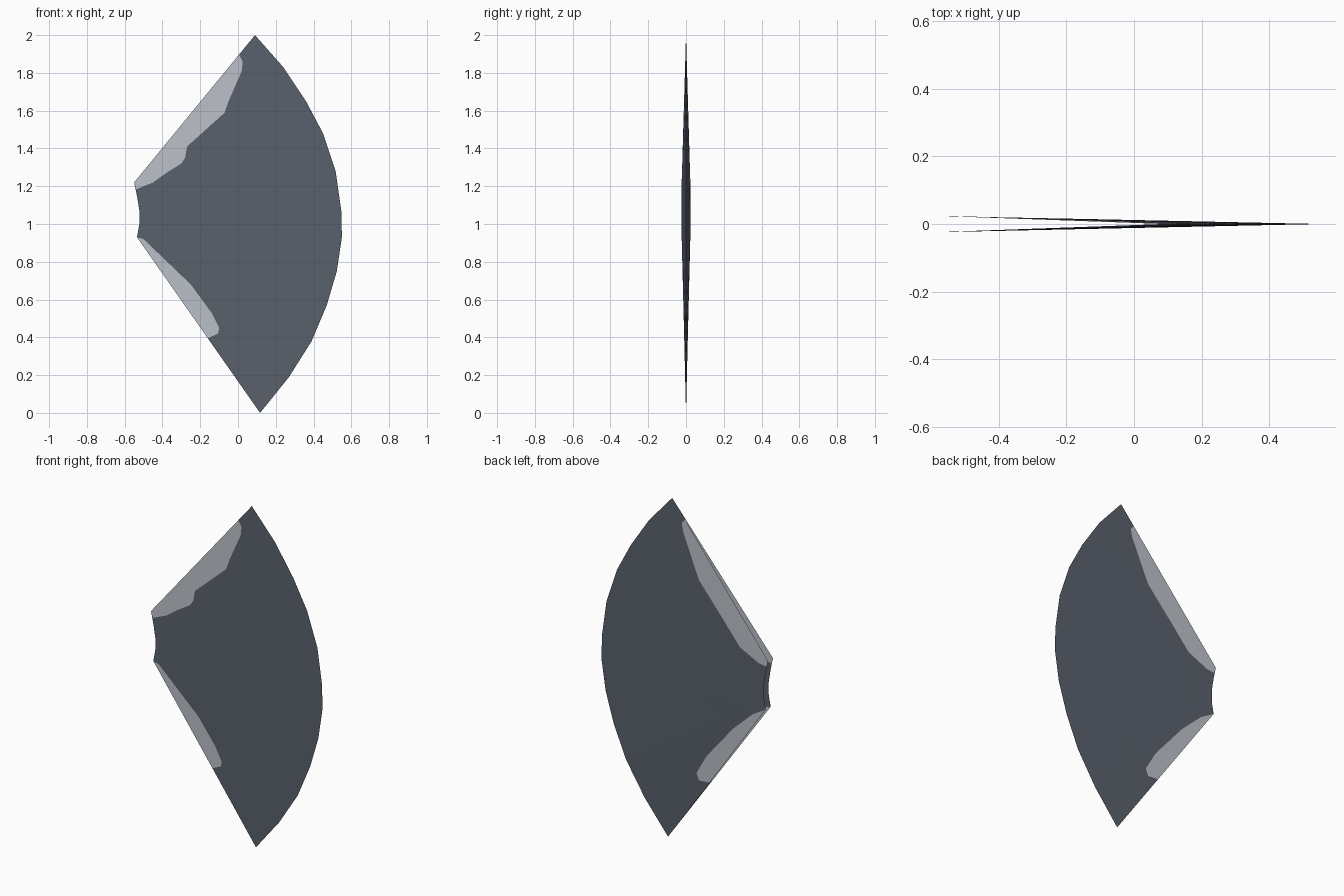
import bpy, bmesh
from mathutils import Vector, geometry

if "Cube" in bpy.data.objects:
    bpy.data.objects.remove(bpy.data.objects["Cube"])

# Blade profile (x, z): curved cutting edge from top tip to bottom tip, and concave neck
OUTER = [(.09, 2), (.24, 1.83), (.36, 1.65), (.45, 1.48), (.517, 1.28), (.547, 1.07),
         (.55, .93), (.523, .75), (.47, .57), (.39, .38), (.27, .19), (.117, 0)]
NECK = [(-.535, .93), (-.522, 1.0), (-.522, 1.07), (-.535, 1.15), (-.55, 1.22)]
HALF_GAP = .023


def on_edge(a, b, x):
    """Point on the straight edge a-b at a given x."""
    t = (x - a[0]) / (b[0] - a[0])
    return (x, a[1] + t * (b[1] - a[1]))


TOP_END = on_edge(NECK[-1], OUTER[0], .005)
LOW_END = on_edge(NECK[0], OUTER[-1], -.16)

# Inner borders of the bare light patches, from the neck to the tip
FRONT_PATCHES = [
    [NECK[-1], (-.54, 1.183), (-.45, 1.22), (-.38, 1.27), (-.3, 1.32), (-.28, 1.35), (-.27, 1.41),
     (-.07, 1.59), (-.05, 1.65), (.02, 1.81), (.025, 1.86), TOP_END],
    [NECK[0], (-.5, .92), (-.25, .68), (-.14, .53), (-.1, .45), (-.105, .42), LOW_END]]
BACK_PATCHES = [
    [NECK[-1], (-.54, 1.185), (-.49, 1.19), (-.364, 1.25), (-.246, 1.39), (-.09, 1.57),
     (.015, 1.82), (.025, 1.87), TOP_END],
    [NECK[0], (-.449, .88), (-.318, .758), (-.14, .545), (-.075, .43), (-.09, .39), LOW_END]]


def distance(p, line):
    best = 9.0
    for a, b in zip(line, line[1:]):
        q, t = geometry.intersect_point_line(p, Vector(a), Vector(b))
        q = Vector(a).lerp(Vector(b), min(1, max(0, t)))
        best = min(best, (p.to_3d() - q.to_3d()).length)
    return best


def inside(p, poly):
    hit = False
    for a, b in zip(poly, poly[1:] + poly[:1]):
        if (a[1] > p.y) != (b[1] > p.y) and \
                p.x < a[0] + (p.y - a[1]) / (b[1] - a[1]) * (b[0] - a[0]):
            hit = not hit
    return hit


def material(name, color):
    m = bpy.data.materials.new(name)
    m.diffuse_color = (*color, 1)
    m.use_nodes = True
    m.node_tree.nodes["Principled BSDF"].inputs["Base Color"].default_value = m.diffuse_color
    return m


MATS = [material("dark_steel", (.102, .12, .15)), material("bare_light_steel", (.5, .53, .58))]


def blade_sheet(name, side, patches):
    # outline, with the patch ends set into the straight edges
    loop = OUTER + [LOW_END] + NECK + [TOP_END]
    points = list(loop)
    edges = [(i, (i + 1) % len(loop)) for i in range(len(loop))]
    for patch in patches:
        ids = []
        for p in patch:
            if p not in points:
                points.append(p)
            ids.append(points.index(p))
        edges += list(zip(ids, ids[1:]))
    # a few interior rows so the sheet tapers evenly to the cutting edge
    n = len(OUTER)
    for t in (.3, .6):
        for i in range(1, n - 1):
            f = (1 - i / (n - 1)) * (len(NECK) - 1)
            k = min(int(f), len(NECK) - 2)
            a = Vector(NECK[k]).lerp(Vector(NECK[k + 1]), f - k)
            points.append(tuple(Vector(OUTER[i]).lerp(a, t)))
    verts, _, faces, *_ = geometry.delaunay_2d_cdt(
        [Vector(p) for p in points], edges, [list(range(len(loop)))], 1, 1e-5)

    bm = bmesh.new()
    bv = []
    for v in verts:
        d_out, d_neck = distance(v, OUTER), distance(v, NECK)
        bv.append(bm.verts.new((v.x, side * HALF_GAP * d_out / (d_out + d_neck), v.y)))
    for f in faces:
        face = bm.faces.new([bv[i] for i in f])
        c = sum((verts[i] for i in f), Vector((0, 0))) / len(f)
        face.material_index = int(any(inside(c, p) for p in patches))
        face.normal_update()
        if face.normal.y * side < 0:
            face.normal_flip()
    me = bpy.data.meshes.new(name)
    bm.to_mesh(me)
    bm.free()
    for m in MATS:
        me.materials.append(m)
    bpy.context.collection.objects.link(bpy.data.objects.new(name, me))


# Two thin sheets meeting along the cutting edge, open at the neck
blade_sheet("front_blade_sheet", -1, FRONT_PATCHES)
blade_sheet("back_blade_sheet", 1, BACK_PATCHES)
